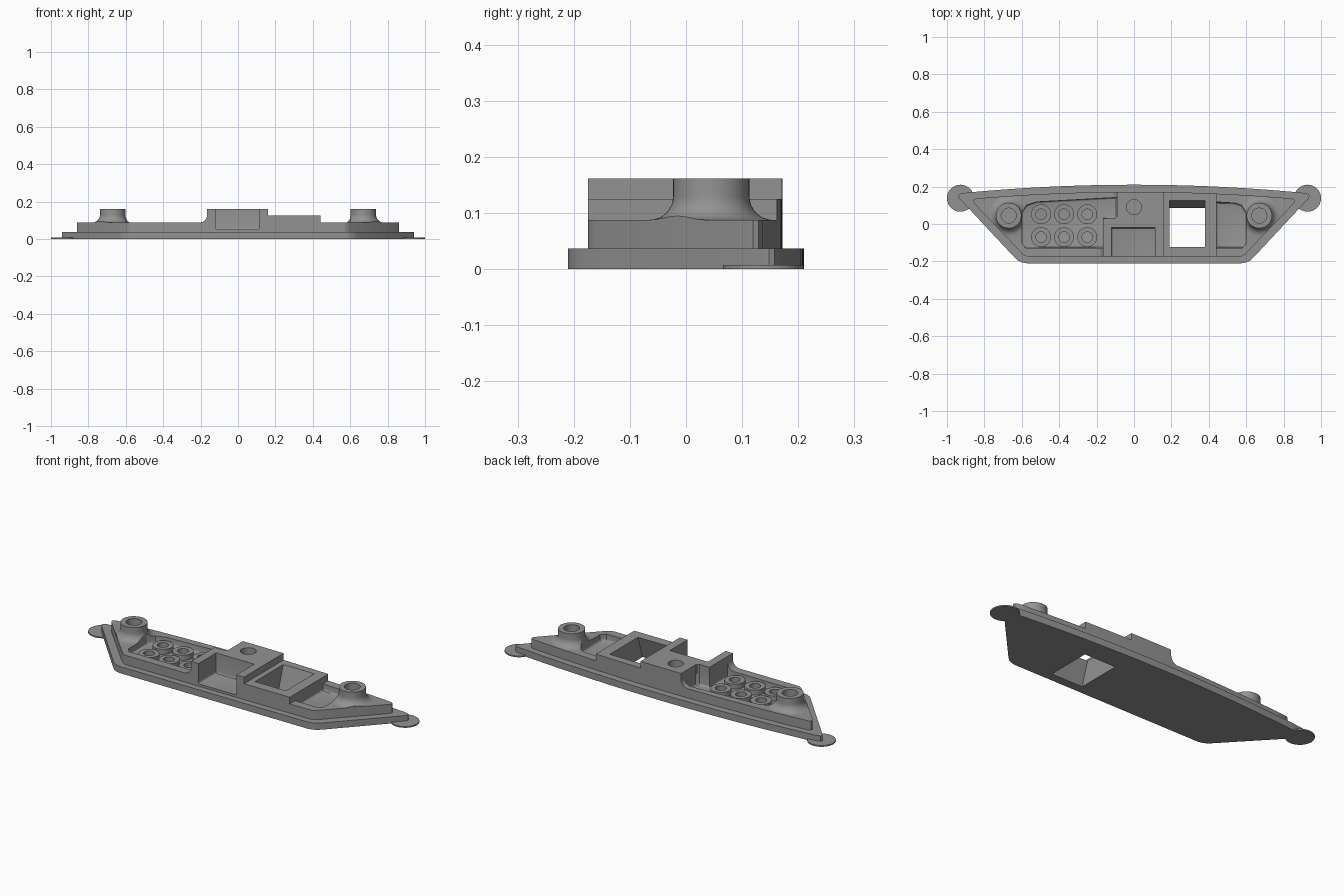
import bpy, bmesh, math

if "Cube" in bpy.data.objects:
    bpy.data.objects.remove(bpy.data.objects["Cube"])

grey = bpy.data.materials.new("mid_grey")
grey.diffuse_color = (0.29, 0.29, 0.29, 1)
grey.use_nodes = True
grey.node_tree.nodes["Principled BSDF"].inputs["Base Color"].default_value = grey.diffuse_color


def finish(name, bm):
    bmesh.ops.recalc_face_normals(bm, faces=bm.faces)
    me = bpy.data.meshes.new(name)
    bm.to_mesh(me)
    bm.free()
    me.materials.append(grey)
    ob = bpy.data.objects.new(name, me)
    bpy.context.collection.objects.link(ob)
    return ob


def loft(name, low, high, bevel=0):
    """Solid between two matching rings; bevel rounds the lower rim."""
    bm = bmesh.new()
    a = [bm.verts.new(p) for p in low]
    b = [bm.verts.new(p) for p in high]
    n = len(a)
    bottom = bm.faces.new(a)
    bm.faces.new(b)
    for i in range(n):
        bm.faces.new((a[i], a[(i + 1) % n], b[(i + 1) % n], b[i]))
    if bevel:
        bmesh.ops.recalc_face_normals(bm, faces=bm.faces)
        bmesh.ops.bevel(bm, geom=list(bottom.edges), offset=bevel, segments=3,
                        profile=0.5, affect='EDGES', clamp_overlap=True)
    return finish(name, bm)


def prism(name, pts, z0, z1, bevel=0):
    return loft(name, [(x, y, z0) for x, y in pts], [(x, y, z1) for x, y in pts], bevel)


def box(name, x0, x1, y0, y1, z0, z1, bevel=0):
    return prism(name, [(x0, y0), (x1, y0), (x1, y1), (x0, y1)], z0, z1, bevel)


def lathe(name, profile, cx, cy, closed=False, n=48):
    """Revolve an (r, z) profile; a closed profile makes a ring."""
    bm = bmesh.new()
    rings = []
    for r, z in profile:
        rings.append([bm.verts.new((cx + r * math.cos(2 * math.pi * i / n),
                                    cy + r * math.sin(2 * math.pi * i / n), z))
                      for i in range(n)])
    pairs = list(zip(rings, rings[1:]))
    if closed:
        pairs.append((rings[-1], rings[0]))
    else:
        bm.faces.new(rings[0])
        bm.faces.new(rings[-1])
    for a, b in pairs:
        for i in range(n):
            bm.faces.new((a[i], a[(i + 1) % n], b[(i + 1) % n], b[i]))
    return finish(name, bm)


def boolean(ob, other, op):
    mod = ob.modifiers.new("cut", 'BOOLEAN')
    mod.object, mod.operation, mod.solver = other, op, 'EXACT'
    dg = bpy.context.evaluated_depsgraph_get()
    me = bpy.data.meshes.new_from_object(ob.evaluated_get(dg))
    ob.modifiers.clear()
    ob.data = me
    bpy.data.objects.remove(other)


def outline(side, back, curve, span, n=24):
    """Mirrored plan: straight front, slanted ends, bowed back."""
    arc = []
    for i in range(n + 1):
        x = span - 2 * span * i / n
        arc.append((x, back - curve * x * x))
    return side + arc + [(-x, y) for x, y in reversed(side)]


base_plan = outline([(.575, -.21), (.598, -.206), (.62, -.196), (.64, -.178),
                     (.932, .135), (.94, .148), (.936, .158)], .21, .053, .92)
tier_plan = outline([(.56, -.175), (.578, -.172), (.595, -.162),
                     (.852, .107), (.86, .119), (.857, .129)], .172, .05, .845)

# Upper tier, cut down from full height to leave the centre and window blocks
body = prism("housing", tier_plan, .015, .162)
boolean(body, box("cut", .44, 1.2, -.4, .4, .088, .3), 'DIFFERENCE')
boolean(body, box("cut", .16, .5, -.4, .4, .125, .3), 'DIFFERENCE')
for wall, y0, y1 in ((-.165, -.4, .045), (-.09, .04, .4)):
    sweep = [(wall - .042 + .042 * math.sin(t), .13 - .042 * math.cos(t))
             for t in (math.pi / 2 * i / 8 for i in range(9))]
    section = [(-1.2, .088)] + sweep + [(wall, .3), (-1.2, .3)]
    boolean(body, loft("cut", [(x, y0, z) for x, z in section],
                       [(x, y1, z) for x, z in section]), 'DIFFERENCE')

# Flared screw bosses, trimmed to the tier outline
flare = [(.11 - .042 * math.sin(t), .13 - .042 * math.cos(t))
         for t in (math.pi / 2 * i / 8 for i in range(9))]
for s in (-1, 1):
    boss = lathe("boss", [(.11, .06)] + flare + [(.068, .162)], s * .67, .045)
    trim = prism("trim", [(x * .998, y * .998) for x, y in tier_plan], .03, .3)
    boolean(boss, trim, 'INTERSECT')
    boolean(body, boss, 'UNION')

# Tray pockets
FLOOR = .05
left_tray = [(-.6, -.105), (-.578, -.128), (-.165, -.128), (-.165, .03), (-.105, .03),
             (-.09, .045), (-.09, .142), (-.52, .118), (-.575, .1), (-.6, .06)]
right_tray = [(.44, -.128), (.578, -.128), (.6, -.105), (.6, .06), (.575, .1),
              (.54, .112), (.44, .118)]
boolean(body, prism("cut", left_tray, FLOOR, .3, .01), 'DIFFERENCE')
boolean(body, prism("cut", right_tray, FLOOR, .3, .012), 'DIFFERENCE')

# Front notch in the centre block
boolean(body, box("cut", -.12, .113, -.4, -.02, FLOOR, .3, .01), 'DIFFERENCE')

# Blind holes in the bosses and centre block
for x, y, z in ((-.67, .045, .09), (.67, .045, .09), (0, .09, .09)):
    boolean(body, lathe("cut", [(.04, z), (.04, .3)], x, y), 'DIFFERENCE')

# Base plate
boolean(body, prism("base", base_plan, 0, .037), 'UNION')


# Slanted window through the right block
def window_ring(z):
    shift = -.04 + .04 * z / .125
    return [(.19, -.122 + shift, z), (.38, -.122 + shift, z),
            (.38, .125 + shift, z), (.19, .125 + shift, z)]


boolean(body, loft("cut", window_ring(-.05), window_ring(.2)), 'DIFFERENCE')

parts = [body]

# Six ring cups in the left tray
for x in (-.497, -.374, -.25):
    for y in (-.07, .052):
        parts.append(lathe("cup", [(.028, .045), (.053, .045), (.053, .078), (.028, .078)],
                           x, y, closed=True, n=32))

# Thin discs under the end tips
for s in (-1, 1):
    parts.append(lathe("corner_disc", [(.072, 0), (.072, .007)], s * .928, .138))

bpy.ops.object.select_all(action='DESELECT')
for ob in parts:
    ob.select_set(True)
bpy.context.view_layer.objects.active = body
bpy.ops.object.shade_smooth_by_angle(angle=math.radians(30))
